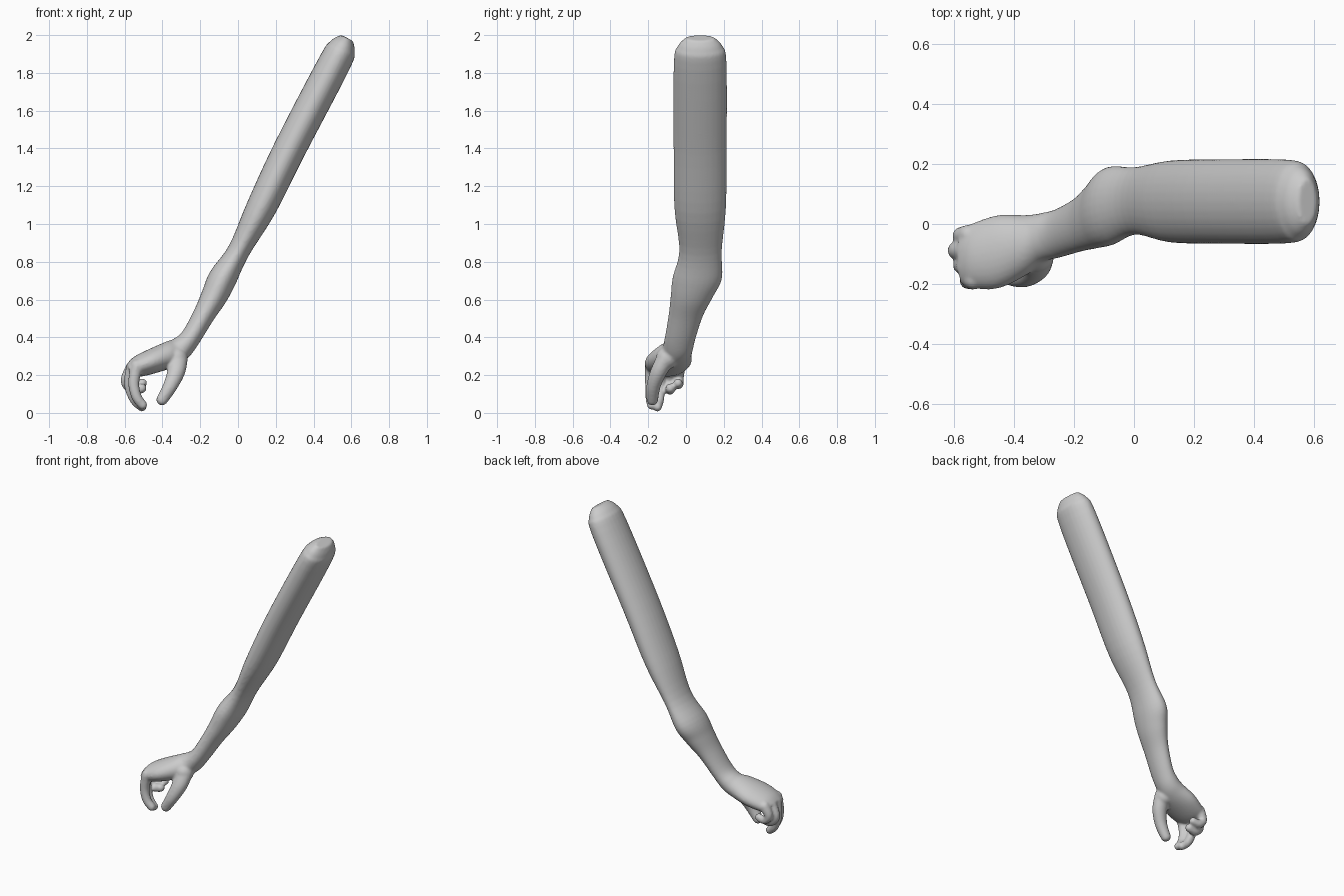
import bpy, bmesh, math
from mathutils import Vector, Matrix

bm = bmesh.new()
SIDES = 28


def spline(p, steps):
    """Catmull-Rom interpolation of a list of equal-length rows."""
    p = [Vector(r) for r in p]
    out = []
    for i in range(len(p) - 1):
        a, b, c, d = p[max(i - 1, 0)], p[i], p[i + 1], p[min(i + 2, len(p) - 1)]
        for k in range(steps):
            t = k / steps
            out.append(0.5 * (2 * b + (c - a) * t + (2 * a - 5 * b + 4 * c - d) * t * t
                              + (3 * b - a - 3 * c + d) * t ** 3))
    return out + [p[-1]]


def loft(rows, steps=5):
    """Elliptical loft; row = x, y, z, half thickness, half width along y."""
    rows = spline(rows, steps)
    rings = []
    for i, r in enumerate(rows):
        t = rows[min(i + 1, len(rows) - 1)] - rows[max(i - 1, 0)]
        perp = Vector((t[2], 0, -t[0])).normalized()
        c = Vector(r[:3])
        ring = []
        for k in range(SIDES):
            a = 2 * math.pi * k / SIDES
            ring.append(bm.verts.new(c + perp * r[3] * math.cos(a)
                                     + Vector((0, r[4] * math.sin(a), 0))))
        rings.append(ring)
    for a, b in zip(rings, rings[1:]):
        for k in range(SIDES):
            n = (k + 1) % SIDES
            bm.faces.new((a[k], a[n], b[n], b[k]))
    bm.faces.new(rings[0])
    bm.faces.new(rings[-1])


def digit(points):
    """Finger: round tube (x, y, z, radius) with ball ends."""
    loft([(x, y, z, r, r) for x, y, z, r in points])
    for x, y, z, r in (points[0], points[-1]):
        bmesh.ops.create_uvsphere(bm, u_segments=20, v_segments=12, radius=r,
                                  matrix=Matrix.Translation((x, y, z)))


# upper arm, elbow and forearm down to the wrist, then the palm
loft([
    (0.578, 0.075, 1.985, 0.035, 0.075),
    (0.555, 0.075, 1.94, 0.070, 0.118),
    (0.51, 0.075, 1.85, 0.086, 0.140),
    (0.275, 0.075, 1.40, 0.086, 0.141),
    (0.125, 0.075, 1.09, 0.080, 0.137),
    (0.005, 0.077, 0.86, 0.059, 0.113),
    (-0.08, 0.060, 0.715, 0.075, 0.131),
    (-0.125, 0.032, 0.62, 0.070, 0.113),
    (-0.18, 0.000, 0.52, 0.058, 0.092),
    (-0.25, -0.030, 0.40, 0.054, 0.082),
    (-0.305, -0.045, 0.34, 0.064, 0.082),
    (-0.36, -0.070, 0.31, 0.070, 0.100),
    (-0.45, -0.092, 0.275, 0.066, 0.122),
    (-0.53, -0.105, 0.245, 0.056, 0.110),
    (-0.575, -0.108, 0.225, 0.035, 0.090),
])

# thumb
digit([(-0.325, -0.10, 0.29, 0.06), (-0.327, -0.142, 0.22, 0.048),
       (-0.36, -0.172, 0.14, 0.038), (-0.402, -0.178, 0.07, 0.031)])
# index and middle fingers reaching down
digit([(-0.535, -0.185, 0.25, 0.033), (-0.552, -0.188, 0.16, 0.029),
       (-0.537, -0.188, 0.085, 0.027), (-0.505, -0.182, 0.042, 0.025)])
digit([(-0.56, -0.14, 0.24, 0.033), (-0.575, -0.137, 0.15, 0.028),
       (-0.548, -0.142, 0.07, 0.026), (-0.508, -0.152, 0.032, 0.025)])
# ring and little fingers curled under
digit([(-0.56, -0.088, 0.24, 0.034), (-0.593, -0.088, 0.17, 0.029),
       (-0.56, -0.085, 0.125, 0.027), (-0.51, -0.083, 0.13, 0.026)])
digit([(-0.55, -0.035, 0.245, 0.033), (-0.578, -0.038, 0.19, 0.027),
       (-0.55, -0.038, 0.152, 0.025), (-0.505, -0.042, 0.158, 0.024)])

bmesh.ops.recalc_face_normals(bm, faces=bm.faces)
mesh = bpy.data.meshes.new("arm_with_hand")
bm.to_mesh(mesh)
bm.free()
arm = bpy.data.objects.new("arm_with_hand", mesh)
bpy.context.collection.objects.link(arm)

# fuse everything into one smooth skin
fuse = arm.modifiers.new("fuse", 'REMESH')
fuse.mode = 'VOXEL'
fuse.voxel_size = 0.0075
fuse.use_smooth_shade = True
soft = arm.modifiers.new("soften", 'SMOOTH')
soft.factor = 0.5
soft.iterations = 6
